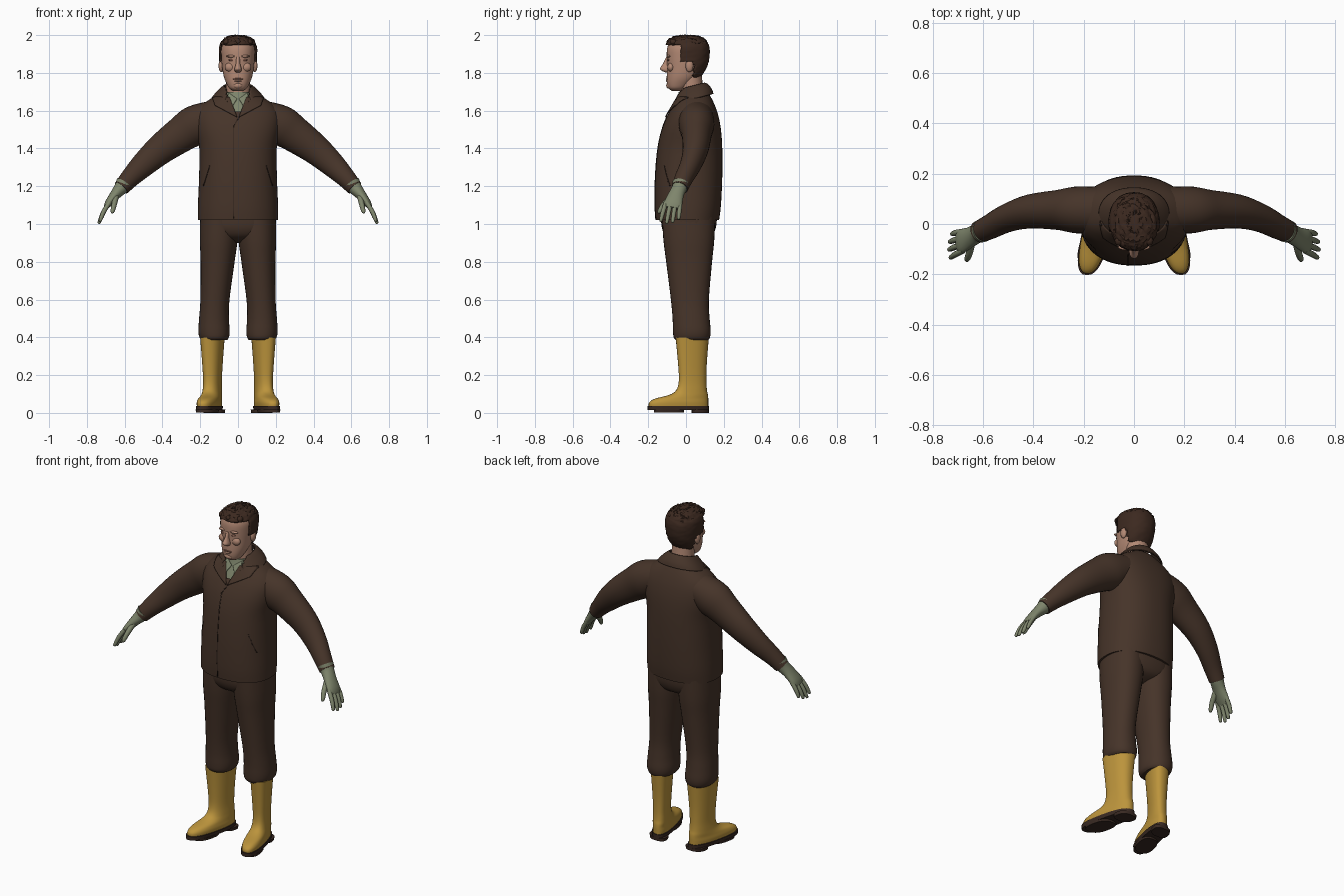
import bpy, bmesh, random
from math import cos, sin, pi
from mathutils import Vector
from mathutils.bvhtree import BVHTree

cube = bpy.data.objects.get("Cube")
if cube:
    bpy.data.objects.remove(cube)
random.seed(4)
parts = []


def material(name, rgb):
    m = bpy.data.materials.new(name)
    m.use_nodes = True
    m.diffuse_color = (*rgb, 1)
    m.node_tree.nodes["Principled BSDF"].inputs["Base Color"].default_value = (*rgb, 1)
    return m


CLOTH = material("brown cloth", (.061, .034, .022))
SEAM = material("dark seam", (.025, .014, .01))
SKIN = material("skin", (.45, .25, .175))
LIPS = material("dark skin", (.22, .1, .07))
HAIR = material("dark brown hair", (.045, .022, .014))
GREEN = material("sage green", (.21, .235, .15))
YELLOW = material("yellow rubber", (.5, .295, .045))
SOLE = material("dark sole", (.04, .022, .016))


def add_object(name, bm, mat, thick=0):
    bmesh.ops.recalc_face_normals(bm, faces=bm.faces)
    mesh = bpy.data.meshes.new(name)
    bm.to_mesh(mesh)
    bm.free()
    mesh.materials.append(mat)
    ob = bpy.data.objects.new(name, mesh)
    bpy.context.collection.objects.link(ob)
    if thick:
        mod = ob.modifiers.new("thickness", "SOLIDIFY")
        mod.thickness, mod.offset = thick, 0
    parts.append(ob)
    return ob


def spline(rows, steps):
    """Smoothly fill in rows between the given ones."""
    rows = [Vector(r) for r in rows]
    out = []
    for i in range(len(rows) - 1):
        b, c = rows[i], rows[i + 1]
        a, d = rows[max(i - 1, 0)], rows[min(i + 2, len(rows) - 1)]
        for k in range(steps):
            t = k / steps
            out.append(b + (c - a) * (t / 2) + (a * 2 - b * 5 + c * 4 - d) * (t * t / 2)
                       + (b * 3 - a - c * 3 + d) * (t ** 3 / 2))
    return out + [rows[-1]]


def oval(n, p):
    def power(v):
        return (1 if v > 0 else -1) * abs(v) ** (2 / p)
    return [(power(cos(2 * pi * i / n)), power(sin(2 * pi * i / n))) for i in range(n)]


def skin(name, rings, mat, move=None, drop=None, thick=0, side=1, capped=True):
    bm = bmesh.new()
    loops = []
    for ring in rings:
        pts = [move(v) if move else v for v in ring]
        loops.append([bm.verts.new((v.x * side, v.y, v.z)) for v in pts])
    for lo, hi in zip(loops, loops[1:]):
        for i in range(len(lo)):
            j = (i + 1) % len(lo)
            bm.faces.new((lo[i], lo[j], hi[j], hi[i]))
    if capped:
        bm.faces.new(loops[0])
        bm.faces.new(loops[-1])
    if drop:
        gone = [f for f in bm.faces if drop(f.calc_center_median())]
        bmesh.ops.delete(bm, geom=gone, context="FACES")
    return add_object(name, bm, mat, thick)


def stack_rings(rows, p=2.2, n=32, steps=4, grow=0):
    """Level rings from rows of height, half width, front, back and centre x."""
    return [[Vector((cx + u * (w + grow), (f + b) / 2 + v * ((b - f) / 2 + grow), z)) for u, v in oval(n, p)]
            for z, w, f, b, cx in spline([(*r, 0)[:5] for r in rows], steps)]


def tube_rings(rows, n=20, steps=4):
    """Rings square to a path, from rows of centre, thickness and breadth."""
    rows = spline(rows, steps)
    mids = [Vector(r[:3]) for r in rows]
    rings = []
    for i, r in enumerate(rows):
        t = (mids[min(i + 1, len(rows) - 1)] - mids[max(i - 1, 0)]).normalized()
        v = (Vector((0, 1, 0)) - t * t.y).normalized()
        u = t.cross(v)
        rings.append([mids[i] + u * (a * r[3]) + v * (b * r[4]) for a, b in oval(n, 2)])
    return rings


def ball(name, at, size, mat):
    bm = bmesh.new()
    bmesh.ops.create_uvsphere(bm, u_segments=16, v_segments=10, radius=1)
    for v in bm.verts:
        v.co = Vector(a + c * s for a, c, s in zip(at, v.co, size))
    return add_object(name, bm, mat)


# Jacket body, open in a V at the neck
body = stack_rings([(1.02, .212, -.16, .175), (1.1, .212, -.165, .185), (1.25, .206, -.163, .192),
                    (1.4, .205, -.15, .192), (1.5, .222, -.128, .185), (1.57, .225, -.1, .172),
                    (1.62, .2, -.072, .156), (1.66, .15, -.05, .138), (1.69, .1, -.035, .12),
                    (1.71, .07, -.025, .1)], p=2.3, n=64)
skin("jacket_body", body, CLOTH,
     drop=lambda c: c.y < .02 and 1.58 < c.z and abs(c.x) < (c.z - 1.57) * .55)
shape = bmesh.new()
for lo, hi in zip(body, body[1:]):
    for i in range(len(lo)):
        quad = (lo[i - 1], lo[i], hi[i], hi[i - 1])
        shape.faces.new([shape.verts.new(v) for v in quad])
surface = BVHTree.FromBMesh(shape)
shape.free()


def patch(name, corners, mat, lift, thick=.005, n=10):
    """Thin four-cornered plate laid on the jacket front."""
    a, b, c, d = (Vector(p) for p in corners)
    bm = bmesh.new()
    grid = []
    for i in range(n + 1):
        row = []
        for j in range(n + 1):
            p = a.lerp(b, i / n).lerp(d.lerp(c, i / n), j / n)
            hit = surface.ray_cast(Vector((p.x, -1, p.y)), Vector((0, 1, 0)))[0]
            row.append(bm.verts.new((p.x, (hit.y if hit else 0) - lift, p.y)))
        grid.append(row)
    for i in range(n):
        for j in range(n):
            bm.faces.new((grid[i][j], grid[i + 1][j], grid[i + 1][j + 1], grid[i][j + 1]))
    add_object(name, bm, mat, thick)


# Shirt showing inside the V, and its collar points
skin("shirt", stack_rings([(1.53, .15, -.105, .12), (1.6, .12, -.076, .11), (1.66, .085, -.05, .1),
                           (1.7, .07, -.038, .085)]), GREEN)

# Jacket collar, falling from the neck and open at the front
skin("jacket_collar", stack_rings([(1.665, .138, -.07, .142), (1.69, .118, -.06, .134),
                                   (1.72, .088, -.045, .115), (1.733, .072, -.035, .098)], n=48), CLOTH,
     move=lambda v: Vector((v.x, v.y, v.z + (v.y - .05) * .25)), capped=False, thick=.008,
     drop=lambda c: c.y < 0 and abs(c.x) < .062)

# Front closing
patch("placket_seam", [(-.025, 1.03), (-.021, 1.03), (-.021, 1.52), (-.025, 1.52)], SEAM, .001, .003)
patch("placket_curve", [(-.025, 1.52), (-.021, 1.52), (.012, 1.57), (.006, 1.57)], SEAM, .001, .003)

# Hips of the trousers
skin("trouser_hips", stack_rings([(.9, .05, -.04, .06), (.93, .13, -.1, .13), (.97, .19, -.125, .155),
                                  (1.02, .202, -.132, .163), (1.06, .2, -.13, .16)], p=2.5), CLOTH)

# Head and neck
skin("neck", tube_rings([(0, .04, 1.62, .07, .07), (0, .03, 1.7, .064, .062), (0, .025, 1.8, .064, .058)]), SKIN)
head = [(1.705, .025, -.075, -.02), (1.718, .046, -.093, .0), (1.742, .06, -.101, .03),
        (1.78, .075, -.102, .07), (1.83, .084, -.1, .1), (1.88, .088, -.102, .112),
        (1.93, .088, -.1, .112), (1.965, .072, -.084, .094), (1.983, .046, -.056, .066),
        (1.99, .008, -.02, .03)]
skin("head", stack_rings(head, n=40), SKIN)
skin("nose", stack_rings([(1.802, .01, -.106, -.08), (1.81, .018, -.126, -.08), (1.823, .019, -.138, -.08),
                          (1.85, .011, -.121, -.08), (1.885, .01, -.105, -.08)], n=16), SKIN)
ball("mouth", (0, -.098, 1.768), (.027, .008, .005), LIPS)
ball("lower_lip", (0, -.098, 1.758), (.02, .009, .006), SKIN)
ball("chin", (0, -.088, 1.733), (.026, .017, .017), SKIN)


# Hair, trimmed round the face and ears
def hairline(c):
    if c.y < -.025:
        return 1.948
    return 1.858 if c.y < .04 else 1.777


def ruffle(v):
    amount = .004 if v.z > 1.95 else .0015
    return v + Vector(random.uniform(-amount, amount) for _ in range(3))


skin("hair", stack_rings(head, n=48, steps=6, grow=.008), HAIR, thick=.008,
     move=lambda v: ruffle(v + Vector((0, 0, .005))), drop=lambda c: c.z < hairline(c))
for i in range(7):
    x = (i - 3) * .02
    ball("fringe_tuft", (x, -.084 + abs(x) * .3, 1.963), (.017, .02, .016), HAIR)

for side, label in ((1, "left_"), (-1, "right_")):
    # Face sides
    ball(label + "ear", (side * .089, .018, 1.838), (.014, .021, .034), SKIN)
    ball(label + "brow", (side * .036, -.092, 1.888), (.027, .012, .007), SKIN)
    ball(label + "eye", (side * .034, -.093, 1.868), (.016, .006, .006), LIPS)
    ball(label + "cheek", (side * .042, -.08, 1.83), (.028, .018, .024), SKIN)

    # Lapel, shirt collar point and pocket slit
    patch(label + "lapel", [(side * x, z) for x, z in
                            ((.045, 1.672), (.137, 1.672), (.122, 1.628), (.004, 1.565))], CLOTH, .006, .006)
    patch(label + "shirt_collar", [(side * x, z) for x, z in
                                   ((.005, 1.662), (.05, 1.695), (.055, 1.655), (.03, 1.622))], GREEN, .004)
    patch(label + "pocket_slit", [(side * x, z) for x, z in
                                  ((.182, 1.2), (.186, 1.2), (.152, 1.31), (.148, 1.31))], SEAM, .001, .003)

    # Sleeve
    skin(label + "sleeve", tube_rings([
        (.1, .055, 1.575, .085, .09), (.22, .056, 1.525, .106, .094), (.3, .056, 1.475, .095, .08),
        (.41, .05, 1.395, .08, .068), (.5, .025, 1.315, .066, .056), (.57, -.01, 1.245, .052, .049),
        (.617, -.032, 1.192, .043, .044)], n=28), CLOTH, side=side)

    # Glove: hand, fingers and thumb
    skin(label + "glove", tube_rings([
        (.603, -.027, 1.214, .046, .046), (.622, -.036, 1.188, .037, .039), (.65, -.052, 1.155, .028, .041),
        (.685, -.068, 1.11, .02, .048), (.7, -.074, 1.085, .012, .04)]), GREEN, side=side)
    for i, length in enumerate((.9, 1, .95, .8)):
        y = (i - 1.5) * .025
        skin(label + "finger", tube_rings([
            (.68, y - .068, 1.115, .012, .012), (.68 + .034 * length, y * 1.15 - .078, 1.115 - .055 * length, .012, .012),
            (.68 + .054 * length, y * 1.25 - .086, 1.115 - .105 * length, .009, .009),
            (.68 + .057 * length, y * 1.25 - .088, 1.115 - .114 * length, .002, .002)], n=10), GREEN, side=side)
    skin(label + "thumb", tube_rings([
        (.645, -.07, 1.15, .016, .018), (.655, -.115, 1.105, .014, .015), (.664, -.14, 1.068, .011, .011),
        (.666, -.147, 1.056, .003, .003)], n=10), GREEN, side=side)

    # Trouser leg, gathered over the boot
    skin(label + "trouser_leg", stack_rings([
        (.385, .066, -.052, .118, .125), (.4, .078, -.065, .127, .126), (.435, .083, -.069, .131, .127),
        (.5, .079, -.071, .125, .127), (.6, .077, -.08, .121, .122), (.8, .09, -.105, .138, .108),
        (.92, .1, -.12, .15, .102), (1.06, .102, -.128, .155, .098)]), CLOTH, side=side)

    # Boot with the foot turned outwards
    def splay(v):
        return Vector((v.x + .135 + (.035 - v.y) * .22, v.y, v.z))

    skin(label + "boot", stack_rings([
        (.03, .052, -.197, .118), (.055, .054, -.195, .118), (.075, .051, -.165, .118), (.095, .048, -.09, .116),
        (.12, .046, -.052, .111), (.17, .045, -.038, .108), (.26, .05, -.042, .11), (.4, .06, -.055, .121)],
        p=2.4), YELLOW, move=splay, side=side)
    for name, low, high, front, back in (("sole", .014, .037, -.203, .122), ("heel", 0, .018, .03, .121),
                                         ("tread", .003, .018, -.17, -.01)):
        skin(label + name, stack_rings([(low, .054, front, back), (high, .057, front, back)], p=2.6, steps=1),
             SOLE, move=splay, side=side)

# Smooth shading with sharp edges kept
for ob in bpy.context.selected_objects:
    ob.select_set(False)
for ob in parts:
    ob.select_set(True)
bpy.context.view_layer.objects.active = parts[0]
bpy.ops.object.shade_smooth_by_angle(angle=.8)
